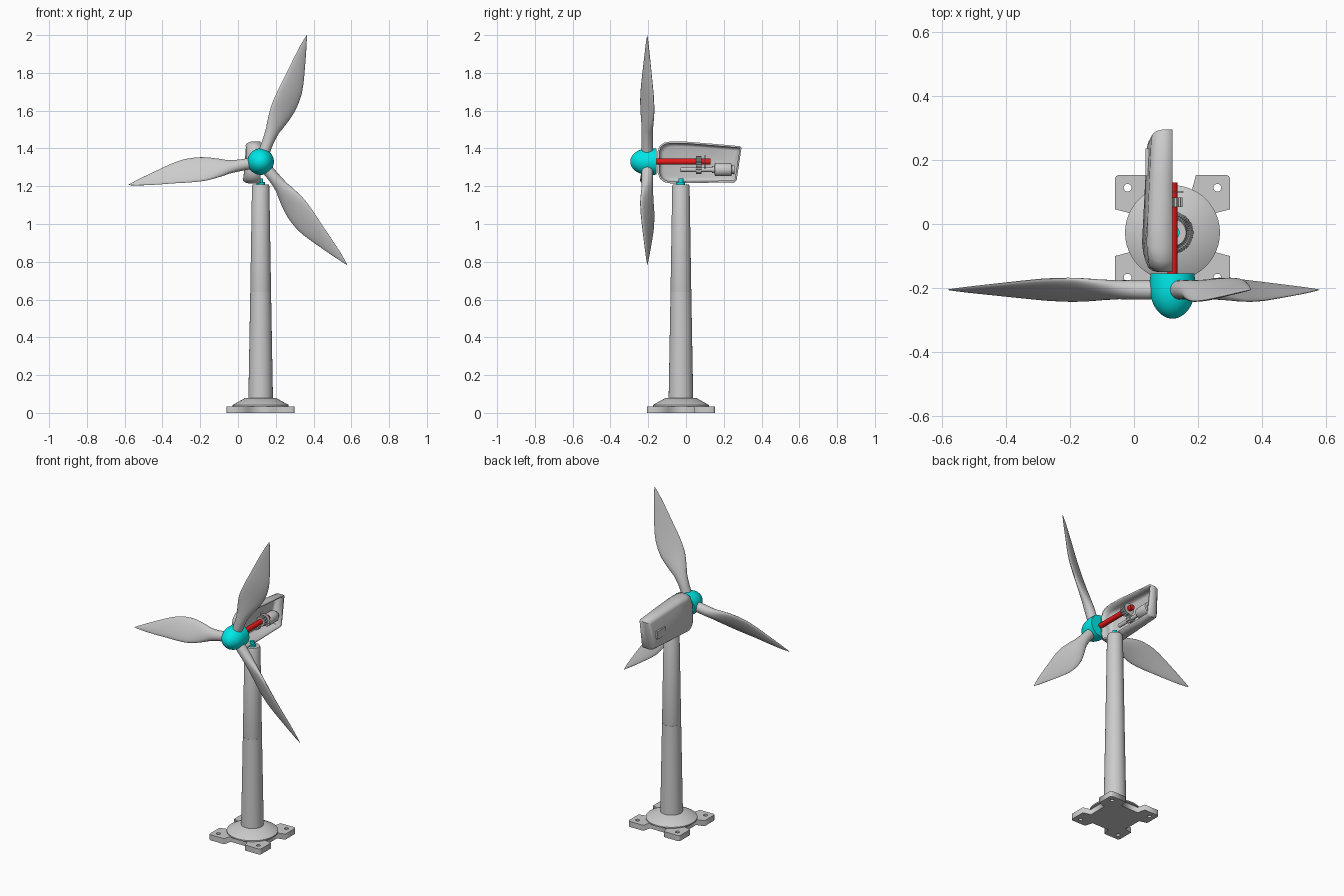
import bpy, bmesh
from math import sin, cos, pi, radians
from mathutils import Vector

if "Cube" in bpy.data.objects:
    bpy.data.objects.remove(bpy.data.objects["Cube"])

CX, CY = 0.12, -0.027      # tower axis
HZ, RY = 1.33, -0.205      # rotor height, blade plane


def material(name, rgb):
    m = bpy.data.materials.new(name)
    m.diffuse_color = (*rgb, 1)
    m.use_nodes = True
    m.node_tree.nodes["Principled BSDF"].inputs["Base Color"].default_value = m.diffuse_color
    return m


CYAN = material("cyan", (0.0, 0.8, 0.8))
RED = material("red", (0.8, 0.01, 0.01))


def smooth(ob, angle=35):
    bpy.ops.object.select_all(action='DESELECT')
    ob.select_set(True)
    bpy.context.view_layer.objects.active = ob
    bpy.ops.object.shade_smooth_by_angle(angle=radians(angle))


def loft(name, rings, mat=None, cap_start=True, cap_end=True, angle=35):
    """Skin a list of equally long closed rings."""
    bm = bmesh.new()
    vs = [[bm.verts.new(p) for p in ring] for ring in rings]
    n = len(vs[0])
    for a, b in zip(vs, vs[1:]):
        for i in range(n):
            bm.faces.new((a[i], a[(i + 1) % n], b[(i + 1) % n], b[i]))
    if cap_start:
        bm.faces.new(vs[0])
    if cap_end:
        bm.faces.new(vs[-1])
    bmesh.ops.recalc_face_normals(bm, faces=bm.faces)
    me = bpy.data.meshes.new(name)
    bm.to_mesh(me)
    bm.free()
    ob = bpy.data.objects.new(name, me)
    bpy.context.collection.objects.link(ob)
    if mat:
        me.materials.append(mat)
    smooth(ob, angle)
    return ob


def lathe(name, profile, x, other, axis='Z', mat=None, n=48, teeth=0):
    """Turn (radius, position) pairs round Z (other = y) or Y (other = z)."""
    rings = []
    for r, h in profile:
        ring = []
        for i in range(n):
            a = 2 * pi * i / n
            k = r * (1 - teeth * (i // 2 % 2))
            u, v = k * cos(a), k * sin(a)
            ring.append((x + u, other + v, h) if axis == 'Z' else (x + u, h, other + v))
        rings.append(ring)
    return loft(name, rings, mat)


def rod(name, r, y0, y1, x, z, **kw):
    return lathe(name, [(r, y0), (r, y1)], x, z, 'Y', **kw)


# Base plate with four corner tabs and bolt holes
cu = bpy.data.curves.new("base_plate", 'CURVE')
cu.dimensions, cu.fill_mode, cu.extrude = '2D', 'BOTH', 0.0175


def add_loop(points):
    s = cu.splines.new('POLY')
    s.points.add(len(points) - 1)
    for p, (x, y) in zip(s.points, points):
        p.co = (x, y, 0, 1)
    s.use_cyclic_u = True


corner = [(.13, .06), (.18, .073), (.18, .168), (.176, .176), (.168, .18), (.073, .18), (.06, .13)]
outline = []
for q in range(4):
    c, s = round(cos(q * pi / 2)), round(sin(q * pi / 2))
    outline += [(c * x - s * y, s * x + c * y) for x, y in corner]
add_loop(outline)
for sx in (-1, 1):
    for sy in (-1, 1):
        add_loop([(sx * .14 + .012 * cos(i * pi / 10), sy * .14 + .012 * sin(i * pi / 10)) for i in range(20)])
plate = bpy.data.objects.new("base_plate", cu)
plate.location = (CX, CY, 0.0175)
bpy.context.collection.objects.link(plate)
bpy.ops.object.select_all(action='DESELECT')
plate.select_set(True)
bpy.context.view_layer.objects.active = plate
bpy.ops.object.convert(target='MESH')

# Base flange, two tower sections and yaw pin
lathe("base_flange", [(.148, .034), (.148, .042), (.08, .08)], CX, CY)
lathe("lower_tower", [(.065, .079), (.055, .639)], CX, CY)
lathe("upper_tower", [(.0545, .639), (.055, .642), (.046, 1.2), (.042, 1.21)], CX, CY)
lathe("yaw_pin", [(.022, 1.209), (.022, 1.222), (.013, 1.222), (.013, 1.24)], CX, CY, mat=CYAN, n=24)

# Half nacelle shell, open towards +x
side = [(-.15, 1.27), (-.15, 1.385), (-.138, 1.415), (-.115, 1.431), (-.08, 1.437), (0, 1.436),
        (.15, 1.424), (.285, 1.412), (.294, 1.405), (.268, 1.232), (.258, 1.221), (.1, 1.218),
        (-.08, 1.215), (-.115, 1.222), (-.138, 1.24)]


def shell_ring(sy, sz, dx):
    ring = []
    for y, z in side:
        y, z = .075 + (y - .075) * sy, 1.326 + (z - 1.326) * sz
        face = .024 + .05 * (y + .08) + .08 * (z - 1.24)
        face += max(0, -.07 - y) * .25
        ring.append((CX if dx is None else face + dx, y, z))
    return ring


shell = loft("nacelle_shell", [shell_ring(1, 1, None), shell_ring(1, 1, .03), shell_ring(.98, .955, .014),
                               shell_ring(.94, .88, .004), shell_ring(.87, .78, 0)],
             cap_start=False, angle=40)
sol = shell.modifiers.new("wall", 'SOLIDIFY')
sol.thickness = .01
sol.offset = -1

# Side vent frame
loft("side_vent", [[(x, y, z) for y, z in ((.15, 1.285), (.235, 1.285), (.235, 1.335), (.15, 1.335))]
                   for x in (.036, .055)])

# Rotor hub: short skirt plus rounded nose
nose = [(.07 * cos(t), -.2 - .095 * sin(t)) for t in (i * pi / 2 / 14 for i in range(14))]
lathe("hub", [(.068, -.155), (.07, -.17)] + nose + [(.001, -.295)], CX, HZ, 'Y', CYAN)

# Drive train
rod("main_shaft", .016, -.16, .13, CX, HZ, mat=RED, n=32)
rod("drive_gear", .031, .053, .083, CX, HZ, teeth=.15, n=48)
rod("brake_disc", .035, .098, .102, CX, HZ, n=32)
GX, GZ = .085, 1.288
rod("pinion_gear", .022, .053, .083, GX, GZ, teeth=.18, n=32)
rod("generator_shaft", .012, -.03, .15, GX, GZ, n=24)
lathe("generator", [(.018, .138), (.018, .15), (.033, .153), (.035, .158), (.035, .235), (.033, .24),
                    (.022, .243), (.022, .258)], GX, GZ, 'Y', n=32)

# Blade stations: radius, leading edge, trailing edge, thickness, twist in degrees
stations = [(.03, .03, -.03, .06, 28), (.11, .031, -.031, .06, 28), (.18, .044, -.037, .052, 28),
            (.29, .079, -.052, .034, 29), (.38, .087, -.048, .027, 28), (.46, .076, -.038, .022, 27),
            (.58, .043, -.024, .014, 26), (.66, .019, -.012, .009, 25), (.711, .002, -.001, .002, 25)]


def spline(pts, steps=4):
    """Catmull-Rom interpolation of the stations."""
    pts = [Vector(p) for p in pts]
    out = []
    for i in range(len(pts) - 1):
        p0, p1, p2, p3 = pts[max(i - 1, 0)], pts[i], pts[i + 1], pts[min(i + 2, len(pts) - 1)]
        for k in range(steps):
            t = k / steps
            out.append(p1 + ((p2 - p0) * t + (2 * p0 - 5 * p1 + 4 * p2 - p3) * t * t
                             + (3 * p1 - p0 - 3 * p2 + p3) * t ** 3) * .5)
    return out + [pts[-1]]


def blade(name, angle):
    a = radians(angle)
    radial, tang, depth = Vector((cos(a), 0, sin(a))), Vector((sin(a), 0, -cos(a))), Vector((0, 1, 0))
    rings = []
    for r, lead, trail, thick, twist in spline(stations):
        tw = radians(twist)
        mid = Vector((CX, RY, HZ)) + radial * r + tang * (lead + trail) / 2
        chord = tang * cos(tw) + depth * sin(tw)
        normal = depth * cos(tw) - tang * sin(tw)
        half = (lead - trail) / 2 / (cos(tw) + sin(tw) * .12 if r > .2 else 1)
        rings.append([mid + chord * half * cos(b) + normal * thick / 2 * sin(b)
                      for b in (2 * pi * i / 24 for i in range(24))])
    loft(name, rings, angle=60)


for i, ang in enumerate((70, 190, 310)):
    blade(f"blade_{i + 1}", ang)
